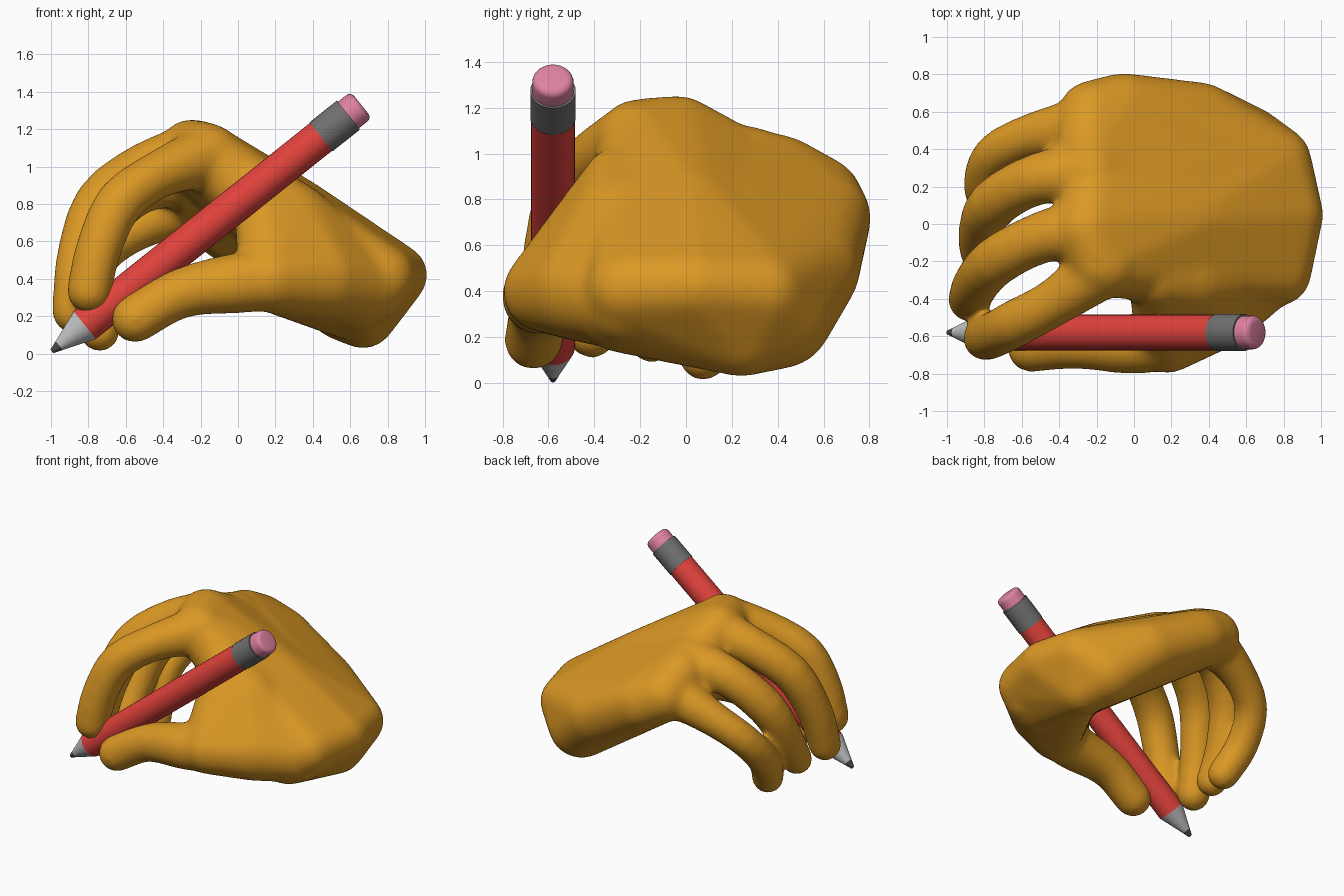
import bpy, bmesh
from mathutils import Vector, Matrix

cube = bpy.data.objects.get("Cube")
if cube:
    bpy.data.objects.remove(cube, do_unlink=True)


def material(name, rgb):
    m = bpy.data.materials.new(name)
    m.use_nodes = True
    m.diffuse_color = (*rgb, 1)
    m.node_tree.nodes["Principled BSDF"].inputs["Base Color"].default_value = (*rgb, 1)
    return m


def add_object(name, bm, mat):
    mesh = bpy.data.meshes.new(name)
    bmesh.ops.recalc_face_normals(bm, faces=bm.faces)
    bm.to_mesh(mesh)
    bm.free()
    mesh.materials.append(mat)
    ob = bpy.data.objects.new(name, mesh)
    bpy.context.collection.objects.link(ob)
    return ob


def smooth_shade(ob, angle):
    bpy.ops.object.select_all(action='DESELECT')
    bpy.context.view_layer.objects.active = ob
    ob.select_set(True)
    bpy.ops.object.shade_smooth_by_angle(angle=angle)


def hull(target, balls):
    """Add the convex hull of several balls (x, y, z, radius) to target."""
    bm = bmesh.new()
    for x, y, z, r in balls:
        bmesh.ops.create_icosphere(bm, subdivisions=3, radius=r,
                                   matrix=Matrix.Translation((x, y, z)))
    res = bmesh.ops.convex_hull(bm, input=bm.verts)
    junk = set(res["geom_interior"]) | set(res["geom_unused"])
    bmesh.ops.delete(bm, geom=[v for v in junk if isinstance(v, bmesh.types.BMVert)],
                     context='VERTS')
    # keep only the hull skin
    skin = {f for f in res["geom"] if isinstance(f, bmesh.types.BMFace) and f.is_valid}
    bmesh.ops.delete(bm, geom=[f for f in bm.faces if f not in skin], context='FACES')
    bmesh.ops.recalc_face_normals(bm, faces=bm.faces)
    tmp = bpy.data.meshes.new("tmp")
    bm.to_mesh(tmp)
    bm.free()
    target.from_mesh(tmp)
    bpy.data.meshes.remove(tmp)


def finger(target, path, steps=3):
    """Tapered round limb along a smooth path of (x, y, z, radius)."""
    p = [Vector(q) for q in path]
    p = [2 * p[0] - p[1]] + p + [2 * p[-1] - p[-2]]
    pts = []
    for a, b, c, d in zip(p, p[1:], p[2:], p[3:]):
        for i in range(steps):
            t = i / steps
            pts.append(0.5 * (2 * b + (c - a) * t + (2 * a - 5 * b + 4 * c - d) * t ** 2
                              + (3 * b - a - 3 * c + d) * t ** 3))
    pts.append(p[-2])
    for a, b in zip(pts, pts[1:]):
        hull(target, [a, b])


skin_mat = material("golden skin", (0.71, 0.315, 0.018))
red = material("red paint", (0.75, 0.055, 0.045))
grey = material("ferrule grey", (0.16, 0.16, 0.16))
pink = material("eraser pink", (0.73, 0.22, 0.36))
pale = material("pale tip", (0.58, 0.58, 0.58))
dark = material("dark lead", (0.07, 0.07, 0.07))

# Hand: the heel is shared by both halves of the palm
hand = bmesh.new()
heel = [(0.85, 0.05, 0.42, 0.165), (0.77, 0.34, 0.40, 0.18), (0.77, -0.26, 0.41, 0.18),
        (0.67, 0.24, 0.20, 0.175), (0.59, 0.41, 0.29, 0.23), (0.62, -0.28, 0.34, 0.21)]
# palm half behind the index and middle fingers
hull(hand, heel + [(-0.18, -0.21, 1.065, 0.175), (-0.25, -0.03, 1.075, 0.18),
                   (-0.20, 0.20, 0.96, 0.17), (0.30, 0.02, 0.70, 0.24)])
# palm half behind the ring and little fingers
hull(hand, heel + [(-0.22, 0.16, 0.97, 0.17), (-0.24, 0.42, 0.90, 0.18),
                   (-0.22, 0.58, 0.80, 0.19), (-0.06, 0.62, 0.72, 0.19),
                   (0.35, 0.55, 0.49, 0.21), (0.25, 0.20, 0.67, 0.23)])
# thumb base and web
hull(hand, [(0.18, -0.62, 0.40, 0.18), (0.29, -0.29, 0.70, 0.22),
            (0.45, -0.45, 0.40, 0.22), (0.70, -0.26, 0.36, 0.20),
            (0.60, 0.05, 0.25, 0.18), (0.12, -0.30, 0.88, 0.15)])
# thumb
finger(hand, [(0.28, -0.58, 0.40, 0.165), (0.02, -0.64, 0.38, 0.165),
              (-0.30, -0.64, 0.325, 0.135), (-0.55, -0.665, 0.185, 0.13)])
# index, middle, ring and little fingers
finger(hand, [(-0.15, -0.22, 1.06, 0.17), (-0.41, -0.41, 0.965, 0.13),
              (-0.63, -0.53, 0.81, 0.13), (-0.745, -0.59, 0.56, 0.125),
              (-0.795, -0.61, 0.335, 0.123)])
finger(hand, [(-0.22, -0.02, 1.07, 0.17), (-0.49, -0.07, 0.995, 0.14),
              (-0.74, -0.20, 0.81, 0.135), (-0.85, -0.33, 0.50, 0.125),
              (-0.88, -0.41, 0.22, 0.115)])
finger(hand, [(-0.22, 0.28, 0.95, 0.17), (-0.52, 0.24, 0.89, 0.14),
              (-0.75, 0.11, 0.67, 0.135), (-0.82, -0.03, 0.40, 0.12),
              (-0.825, -0.15, 0.195, 0.11)])
finger(hand, [(-0.24, 0.52, 0.81, 0.17), (-0.53, 0.475, 0.68, 0.125),
              (-0.745, 0.37, 0.52, 0.115), (-0.80, 0.20, 0.31, 0.115),
              (-0.74, 0.075, 0.12, 0.112)])
hand_ob = add_object("hand", hand, skin_mat)
remesh = hand_ob.modifiers.new("Fuse", 'REMESH')
remesh.mode = 'VOXEL'
remesh.voxel_size = 0.018
remesh.use_smooth_shade = True
soften = hand_ob.modifiers.new("Soften", 'SMOOTH')
soften.factor = 0.5
soften.iterations = 28

# Pencil: round sections stacked along one axis
tip = Vector((-0.995, -0.58, 0.012))
axis = Vector((1.65, 0, 1.315)).normalized()
turn = axis.to_track_quat('Z', 'Y').to_matrix().to_4x4()


def section(name, start, end, r1, r2, mat, bevel=0):
    bm = bmesh.new()
    bmesh.ops.create_cone(bm, cap_ends=True, segments=32, radius1=r1, radius2=r2,
                          depth=end - start,
                          matrix=Matrix.Translation(tip + axis * (start + end) / 2) @ turn)
    if bevel:
        far = [e for e in bm.edges
               if all((v.co - tip).dot(axis) > end - 0.01 for v in e.verts)]
        bmesh.ops.bevel(bm, geom=far, offset=bevel, segments=4, profile=0.5,
                        affect='EDGES')
    smooth_shade(add_object(name, bm, mat), 0.6)


section("pencil_lead", 0, 0.05, 0.012, 0.03, dark)
section("pencil_point", 0.05, 0.225, 0.03, 0.095, pale)
section("pencil_shaft", 0.225, 1.85, 0.095, 0.095, red)
section("pencil_ferrule", 1.84, 2.027, 0.099, 0.099, grey)
section("pencil_eraser", 2.0, 2.115, 0.09, 0.09, pink, 0.03)
